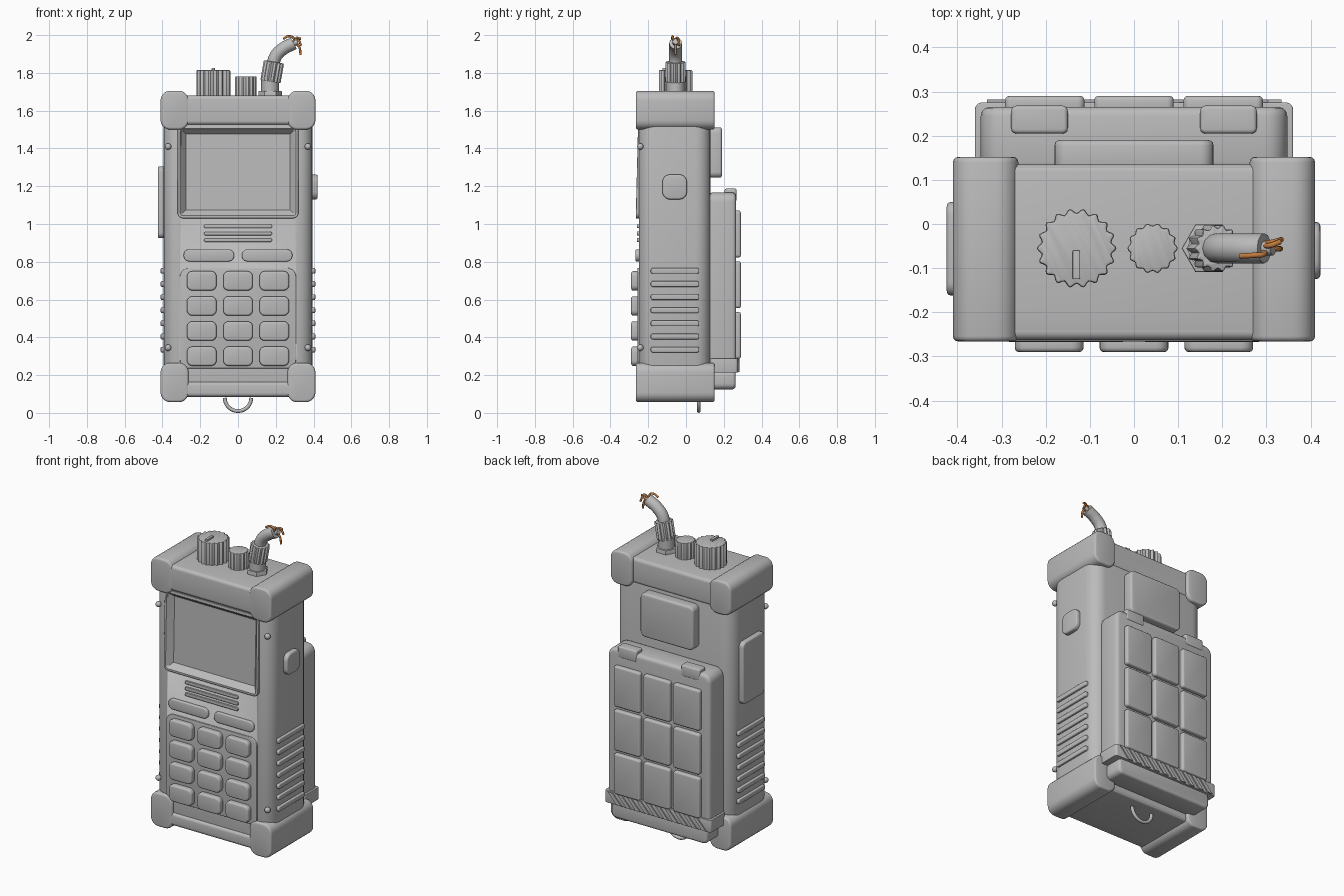
import bpy, bmesh, math
from mathutils import Vector, Matrix

if "Cube" in bpy.data.objects:
    bpy.data.objects.remove(bpy.data.objects["Cube"])


def material(name, rgb):
    m = bpy.data.materials.new(name)
    m.diffuse_color = (*rgb, 1)
    m.use_nodes = True
    m.node_tree.nodes["Principled BSDF"].inputs["Base Color"].default_value = m.diffuse_color
    return m


GREY = material("grey plastic", (0.5, 0.5, 0.5))
COPPER = material("copper", (0.55, 0.2, 0.05))


def finish(name, bm, mat=GREY):
    bmesh.ops.recalc_face_normals(bm, faces=bm.faces[:])
    me = bpy.data.meshes.new(name)
    bm.to_mesh(me)
    bm.free()
    me.materials.append(mat)
    ob = bpy.data.objects.new(name, me)
    bpy.context.collection.objects.link(ob)
    bpy.ops.object.select_all(action='DESELECT')
    ob.select_set(True)
    bpy.context.view_layer.objects.active = ob
    bpy.ops.object.shade_smooth_by_angle(angle=math.radians(35))
    return ob


def box(name, x, y, z, axis=1, r=0.0, e=0.0, edit=None):
    """Box from ranges; corners along one axis rounded by r, end rims by e."""
    lo, hi = Vector((x[0], y[0], z[0])), Vector((x[1], y[1], z[1]))
    bm = bmesh.new()
    bmesh.ops.create_cube(bm, size=1)
    for v in bm.verts:
        v.co = Vector([lo[i] if v.co[i] < 0 else hi[i] for i in range(3)])
    if r:
        edges = [d for d in bm.edges if abs(d.verts[0].co[axis] - d.verts[1].co[axis]) > 1e-5]
        bmesh.ops.bevel(bm, geom=edges, offset=r, segments=5, profile=0.5, affect='EDGES')
    if e:
        edges = [d for d in bm.edges if abs(d.verts[0].co[axis] - d.verts[1].co[axis]) < 1e-5]
        bmesh.ops.bevel(bm, geom=edges, offset=e, segments=3, profile=0.5, affect='EDGES')
    if edit:
        edit(bm)
    return finish(name, bm)


def prism(name, pts, c, z0, z1, e=0.0, tilt=0.0):
    """Extrude a closed 2D outline upward, then lean it about its base."""
    bm = bmesh.new()
    f = bm.faces.new([bm.verts.new((p[0], p[1], 0)) for p in pts])
    ext = bmesh.ops.extrude_face_region(bm, geom=[f])['geom']
    top = [v for v in ext if isinstance(v, bmesh.types.BMVert)]
    bmesh.ops.translate(bm, verts=top, vec=(0, 0, z1 - z0))
    if e:
        rim = [d for d in bm.edges if all(v in top for v in d.verts)]
        bmesh.ops.bevel(bm, geom=rim, offset=e, segments=2, profile=0.5, affect='EDGES')
    bm.transform(Matrix.Translation((c[0], c[1], z0)) @ Matrix.Rotation(tilt, 4, 'Y'))
    return finish(name, bm)


def ring(r, n, lobes=0, depth=0.0):
    out = []
    for i in range(n):
        a = 2 * math.pi * i / n
        q = r - depth * (0.5 - 0.5 * math.cos(lobes * a))
        out.append((q * math.cos(a), q * math.sin(a)))
    return out


def tube(name, pts, radius, mat=GREY):
    cu = bpy.data.curves.new(name, 'CURVE')
    cu.dimensions = '3D'
    cu.bevel_depth, cu.bevel_resolution, cu.use_fill_caps = radius, 4, True
    sp = cu.splines.new('BEZIER')
    sp.bezier_points.add(len(pts) - 1)
    for b, p in zip(sp.bezier_points, pts):
        b.co = p
        b.handle_left_type = b.handle_right_type = 'AUTO'
    cu.materials.append(mat)
    ob = bpy.data.objects.new(name, cu)
    bpy.context.collection.objects.link(ob)
    bpy.ops.object.select_all(action='DESELECT')
    ob.select_set(True)
    bpy.context.view_layer.objects.active = ob
    bpy.ops.object.convert(target='MESH')
    bpy.ops.object.shade_smooth_by_angle(angle=math.radians(40))


# Main case with an opening for the screen
body = box("body", (-0.395, 0.395), (-0.25, 0.13), (0.085, 1.68), axis=2, r=0.08, e=0.01)
cutter = box("screen_cutter", (-0.3, 0.3), (-0.4, -0.2), (1.05, 1.5))
mod = body.modifiers.new("opening", 'BOOLEAN')
mod.object, mod.operation = cutter, 'DIFFERENCE'
bpy.context.view_layer.objects.active = body
bpy.ops.object.modifier_apply(modifier=mod.name)
bpy.data.objects.remove(cutter)


# Screen frame: front face inset and sunk, leaning back toward the top
def sink(bm):
    front = min(bm.faces, key=lambda f: f.calc_center_median().y)
    bmesh.ops.inset_region(bm, faces=[front], thickness=0.01)
    bmesh.ops.inset_region(bm, faces=[front], thickness=0.03, depth=-0.035)
    for v in bm.verts:
        v.co.y += 0.012 * (v.co.z - 1.03) / 0.49


box("screen_frame", (-0.32, 0.32), (-0.266, -0.19), (1.03, 1.52), r=0.03, e=0.004, edit=sink)

# End caps and corner bumpers
box("top_cap", (-0.28, 0.28), (-0.263, 0.135), (1.525, 1.68), axis=0, r=0.02)
box("bottom_cap", (-0.28, 0.28), (-0.263, 0.135), (0.085, 0.165), axis=0, r=0.02)
for s, side in ((-1, "left"), (1, "right")):
    xs = sorted((s * 0.262, s * 0.41))
    for z, end in (((0.057, 0.265), "bottom"), ((1.5, 1.705), "top")):
        box(f"{end}_{side}_bumper", xs, (-0.266, 0.152), z, r=0.05, e=0.012)
    # Grip ribs and case screws
    for i in range(7):
        z = 0.335 + i * 0.0695
        box(f"{side}_grip_rib", sorted((s * 0.385, s * 0.409)), (-0.187, 0.07),
            (z - 0.015, z + 0.015), axis=0, r=0.012, e=0.005)
    for z in (0.345, 1.41):
        bm = bmesh.new()
        bmesh.ops.create_uvsphere(bm, u_segments=16, v_segments=8, radius=0.017,
                                  matrix=Matrix.Translation((s * 0.37, -0.242, z)))
        finish(f"{side}_screw", bm)
    # Wide function button
    box(f"{side}_function_button", sorted((s * 0.02, s * 0.288)), (-0.267, -0.24),
        (0.802, 0.866), r=0.03, e=0.006)

# Side controls
box("left_side_pad", (-0.424, -0.38), (-0.162, 0.05), (0.925, 1.305), axis=0, r=0.03, e=0.01)
box("right_side_button", (0.38, 0.422), (-0.125, 0.005), (1.13, 1.262), axis=0, r=0.04, e=0.01)

# Speaker bars
for z in (0.915, 0.95, 0.988):
    box("speaker_bar", (-0.18, 0.18), (-0.26, -0.24), (z - 0.01, z + 0.01), r=0.008, e=0.003)

# Keypad
box("keypad_plate", (-0.308, 0.308), (-0.258, -0.24), (0.235, 0.768), r=0.05, e=0.004)
for x in (-0.192, 0, 0.192):
    for z in (0.3, 0.433, 0.566, 0.699):
        box("key", (x - 0.078, x + 0.078), (-0.29, -0.25), (z - 0.051, z + 0.051), r=0.028, e=0.01)

# Back plate and battery pack
box("back_plate", (-0.18, 0.18), (0.12, 0.19), (1.245, 1.512), r=0.03, e=0.012)
box("battery", (-0.347, 0.347), (0.12, 0.265), (0.21, 1.167), r=0.05, e=0.02)
box("battery_foot", (-0.325, 0.325), (0.12, 0.262), (0.125, 0.225), r=0.03, e=0.015)
box("battery_band", (-0.36, 0.36), (0.13, 0.275), (0.213, 0.288), axis=2, r=0.015, e=0.003)
for s in (-1, 1):
    box("battery_clip", sorted((s * 0.15, s * 0.278)), (0.205, 0.268), (1.12, 1.187), axis=2, r=0.012, e=0.008)
for x in (-0.202, 0, 0.202):
    for z in (0.41, 0.678, 0.947):
        box("battery_pad", (x - 0.09, x + 0.09), (0.25, 0.29), (z - 0.124, z + 0.124), r=0.015, e=0.01)


# Slanted ridges on the battery band
def slant(bm):
    for v in bm.verts:
        v.co.x += (v.co.z - 0.25) * 0.9


for i in range(10):
    x = -0.288 + i * 0.064
    box("band_ridge", (x - 0.015, x + 0.015), (0.265, 0.282), (0.217, 0.284), edit=slant)

# Top knobs
prism("large_knob", ring(0.09, 108, 18, 0.01), (-0.13, -0.055), 1.67, 1.815, 0.006)
box("knob_pointer", (-0.139, -0.122), (-0.125, -0.06), (1.80, 1.826), axis=2, r=0.003, e=0.002)
prism("small_knob", ring(0.057, 84, 14, 0.006), (0.042, -0.055), 1.67, 1.782, 0.005)

# Cable connector
C = (0.17, -0.055)
prism("connector_nut", ring(0.062, 6), C, 1.67, 1.705, 0.004)
prism("connector_stem", ring(0.047, 32), C, 1.69, 1.775)
prism("connector_collar", ring(0.054, 84, 14, 0.008), (0.172, -0.055), 1.755, 1.86, 0.006, math.radians(10))
tube("cable", [(0.182, -0.055, 1.82), (0.198, -0.055, 1.885), (0.235, -0.055, 1.925), (0.295, -0.055, 1.957)], 0.034)

# Bare wires fanning out of the cable end
tube("wire_core", [(0.27, -0.055, 1.945), (0.315, -0.055, 1.967)], 0.016)
tube("back_wire", [(0.285, -0.06, 1.955), (0.295, -0.068, 1.982), (0.268, -0.071, 1.994), (0.24, -0.073, 1.98)], 0.006, COPPER)
tube("upper_wire", [(0.295, -0.045, 1.96), (0.318, -0.04, 1.972), (0.334, -0.035, 1.945)], 0.006, COPPER)
tube("lower_wire", [(0.295, -0.055, 1.955), (0.32, -0.056, 1.943), (0.332, -0.056, 1.895)], 0.006, COPPER)
tube("middle_wire", [(0.295, -0.05, 1.965), (0.31, -0.048, 1.985), (0.332, -0.04, 1.98)], 0.006, COPPER)

# Lanyard ring under the case
tube("lanyard_ring", [(0.07 * math.cos(a), 0.068, 0.08 + 0.07 * math.sin(a))
                      for a in [math.pi * (1 + i / 12) for i in range(13)]], 0.01)
